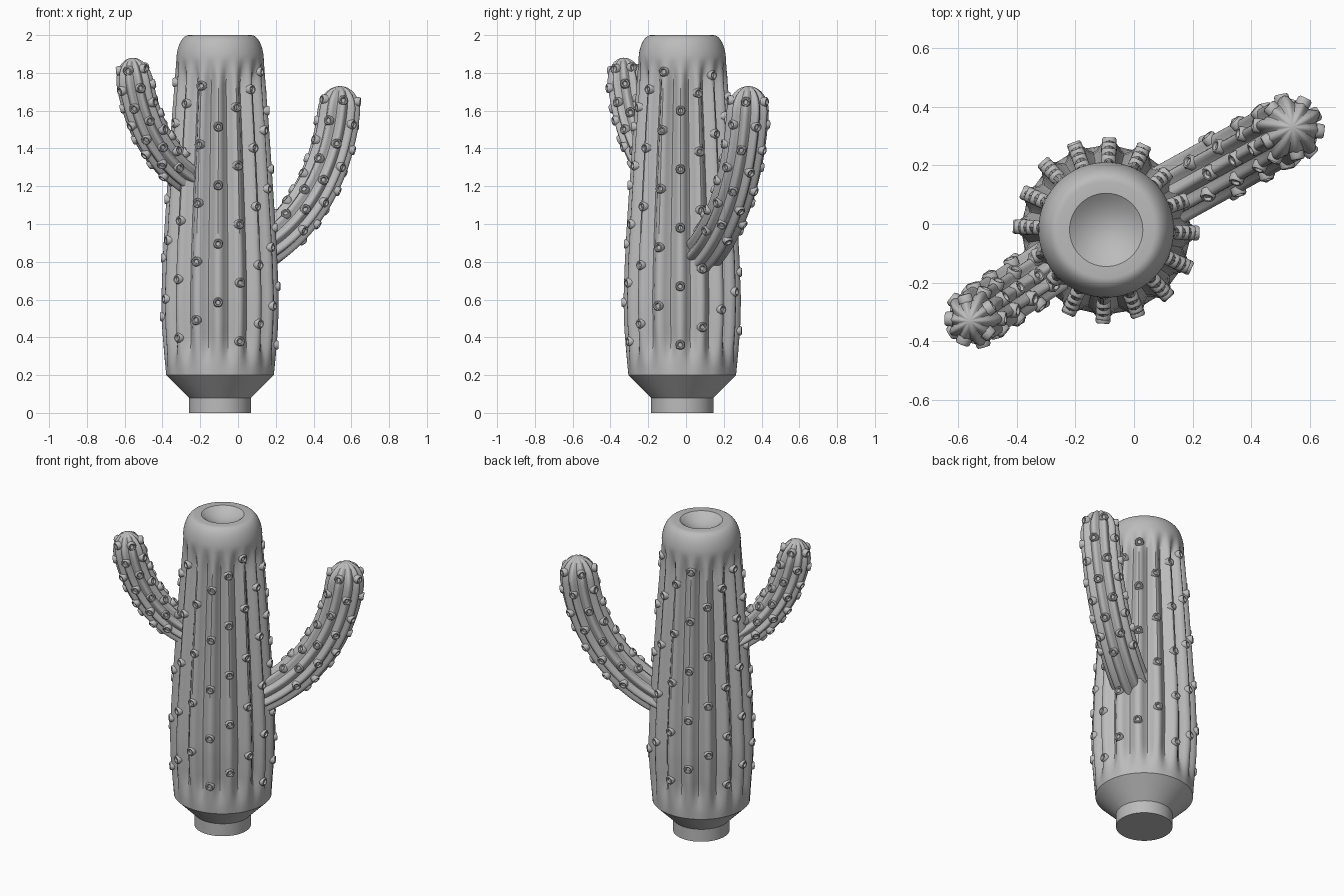
import bpy, bmesh, math
from mathutils import Vector

if "Cube" in bpy.data.objects:
    bpy.data.objects.remove(bpy.data.objects["Cube"])

mat = bpy.data.materials.new("plain_grey")
mat.use_nodes = True
GREY = (0.5, 0.5, 0.5, 1)
mat.diffuse_color = GREY
mat.node_tree.nodes["Principled BSDF"].inputs["Base Color"].default_value = GREY

X, Y, Z = Vector((1, 0, 0)), Vector((0, 1, 0)), Vector((0, 0, 1))
CENTRE = Vector((-0.095, -0.02, 0))
TRUNK_RIBS, ARM_RIBS = 16, 10
TRUNK_PHASE = math.radians(-2)


def loft(bm, rings, segs, ribs=0, phase=0.0):
    """Skin rings of (centre, u, v, radius, groove depth), ends closed."""
    loops = []
    for c, u, v, r, depth in rings:
        loop = []
        for k in range(segs):
            a = math.tau * k / segs
            rr = r - depth * (0.5 - 0.5 * math.cos(ribs * a)) ** 1.2
            a += phase
            loop.append(bm.verts.new(c + rr * (math.cos(a) * u + math.sin(a) * v)))
        loops.append(loop)
    for lo, hi in zip(loops, loops[1:]):
        for k in range(segs):
            n = (k + 1) % segs
            bm.faces.new((lo[k], lo[n], hi[n], hi[k]))
    bm.faces.new(loops[0][::-1])
    bm.faces.new(loops[-1])


def knob(bm, p, normal):
    """Small raised button with a hollow middle."""
    u = normal.orthogonal().normalized()
    v = normal.cross(u)
    profile = [(.026, -.015), (.026, .006), (.021, .013), (.015, .012), (.011, .002), (.002, .001)]
    loft(bm, [(p + normal * h, u, v, r, 0) for r, h in profile], 12)


def finish(bm, name):
    bmesh.ops.recalc_face_normals(bm, faces=bm.faces)
    mesh = bpy.data.meshes.new(name)
    bm.to_mesh(mesh)
    bm.free()
    mesh.materials.append(mat)
    ob = bpy.data.objects.new(name, mesh)
    bpy.context.collection.objects.link(ob)
    bpy.ops.object.select_all(action='DESELECT')
    ob.select_set(True)
    bpy.context.view_layer.objects.active = ob
    bpy.ops.object.shade_smooth_by_angle(angle=math.radians(35))


def step(a, b, x):
    t = min(max((x - a) / (b - a), 0), 1)
    return t * t * (3 - 2 * t)


SIDE = [(.2, .285), (.3, .295), (.45, .307), (.6, .311), (.8, .304), (1, .293),
        (1.2, .28), (1.5, .26), (1.86, .232)]


def trunk_radius(z):
    for (z0, r0), (z1, r1) in zip(SIDE, SIDE[1:]):
        if z <= z1:
            return r0 + (r1 - r0) * (z - z0) / (z1 - z0)
    return SIDE[-1][1]


# Trunk: foot, flare, ribbed sides, smooth dome and a hollow in the top
profile = [(.165, 0, 0), (.165, .08, 0)]
for k in range(45):
    z = .2 + 1.66 * k / 44
    profile.append((trunk_radius(z), z, .042 * step(.2, .42, z) * (1 - step(1.72, 1.89, z))))
for k in range(1, 11):
    a = math.pi / 2 * k / 10
    profile.append((.165 + .067 * math.cos(a), 1.86 + .14 * math.sin(a), 0))
for k in range(9):
    t = 1 - k / 8.1
    profile.append((.125 * t, 2 - .05 * (1 - t * t), 0))
bm = bmesh.new()
loft(bm, [(CENTRE + Z * z, X, Y, r, d) for r, z, d in profile], TRUNK_RIBS * 8,
     TRUNK_RIBS, TRUNK_PHASE)
finish(bm, "trunk")

# Trunk knobs, staggered along the ridges
bm = bmesh.new()
for i in range(TRUNK_RIBS):
    a = TRUNK_PHASE + math.tau * i / TRUNK_RIBS
    out = Vector((math.cos(a), math.sin(a), 0))
    z = .36 + .3 * (i * 5 % TRUNK_RIBS) / TRUNK_RIBS
    while z < 1.82:
        knob(bm, CENTRE + out * (trunk_radius(z) - .003) + Z * z, out)
        z += .31
finish(bm, "trunk_knobs")


def arm(name, tip, radius, path):
    """Ribbed arm curving upward; path holds (distance from trunk axis, height)."""
    out = (Vector(tip) - CENTRE).normalized()
    side = Z.cross(out)
    p = [CENTRE + out * s + Z * z for s, z in path]

    def frame(t):
        q = 1 - t
        c = p[0] * q**3 + p[1] * (3 * q * q * t) + p[2] * (3 * q * t * t) + p[3] * t**3
        d = (p[1] - p[0]) * (q * q) + (p[2] - p[1]) * (2 * q * t) + (p[3] - p[2]) * (t * t)
        u = side.cross(d.normalized())
        left = (p[3] - c).length
        r = radius * math.sqrt(max(1 - max(1 - left / .14, 0) ** 2, .0004))
        return c, u, r

    bm = bmesh.new()
    rings = []
    for k in range(49):
        c, u, r = frame(math.sin(k / 48 * math.pi / 2))
        rings.append((c, u, side, r, .2 * r))
    loft(bm, rings, ARM_RIBS * 8, ARM_RIBS)
    finish(bm, name)

    # Knobs on every ridge, alternate ridges shifted
    bm = bmesh.new()
    for i in range(ARM_RIBS):
        a = math.tau * i / ARM_RIBS
        for j in range(4):
            c, u, r = frame(.3 + .185 * j + .09 * (i % 2))
            n = math.cos(a) * u + math.sin(a) * side
            knob(bm, c + n * (r - .004), n)
    finish(bm, name + "_knobs")


# The two arms
arm("left_arm", (.54, .33, 0), .114, [(.2, .84), (.45, .95), (.72, 1.25), (.727, 1.73)])
arm("right_arm", (-.56, -.33, 0), .098, [(.12, 1.22), (.33, 1.29), (.53, 1.5), (.56, 1.88)])
